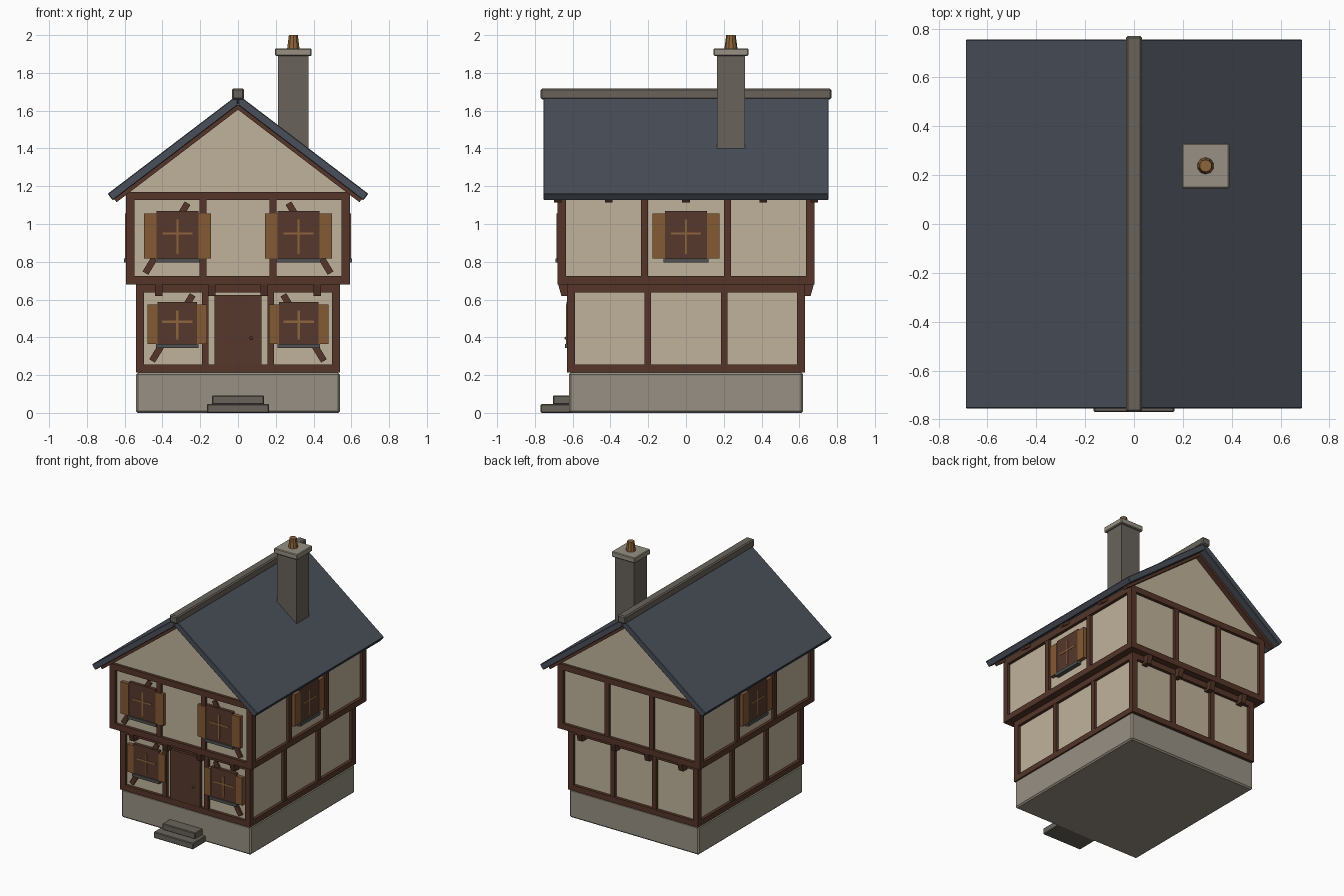
import bpy
from math import radians
from mathutils import Matrix, Vector

if "Cube" in bpy.data.objects:
    bpy.data.objects.remove(bpy.data.objects["Cube"], do_unlink=True)


def material(name, rgb):
    m = bpy.data.materials.new(name)
    m.use_nodes = True
    color = (*rgb, 1)
    m.diffuse_color = color
    bsdf = m.node_tree.nodes["Principled BSDF"]
    bsdf.inputs["Base Color"].default_value = color
    bsdf.inputs["Roughness"].default_value = 0.9
    return m


plaster = material("plaster", (0.53, 0.45, 0.33))
timber = material("dark timber", (0.09, 0.036, 0.022))
door_wood = material("door wood", (0.095, 0.04, 0.026))
stone = material("pale stone", (0.31, 0.28, 0.23))
dark_stone = material("dark stone", (0.14, 0.125, 0.105))
slate = material("roof slate", (0.068, 0.079, 0.1))
sill_grey = material("sill grey", (0.08, 0.082, 0.08))
shutter_wood = material("shutter wood", (0.23, 0.1, 0.035))
copper = material("warm copper", (0.27, 0.13, 0.042))


def prism(name, pts, y0, y1, mat, angle=0, bevel=0):
    """Extrude an x-z outline from y0 to y1, then turn it about z."""
    n = len(pts)
    verts = [(x, y, z) for y in (y0, y1) for x, z in pts]
    faces = [tuple(range(n)), tuple(range(2 * n - 1, n - 1, -1))]
    faces += [(i, i + n, (i + 1) % n + n, (i + 1) % n) for i in range(n)]
    mesh = bpy.data.meshes.new(name)
    mesh.from_pydata(verts, [], faces)
    mesh.transform(Matrix.Rotation(radians(angle), 4, "Z"))
    # outlines may run either way round
    import bmesh
    bm = bmesh.new()
    bm.from_mesh(mesh)
    bmesh.ops.recalc_face_normals(bm, faces=bm.faces)
    bm.to_mesh(mesh)
    bm.free()
    mesh.materials.append(mat)
    ob = bpy.data.objects.new(name, mesh)
    bpy.context.scene.collection.objects.link(ob)
    if bevel:
        mod = ob.modifiers.new("Bevel", "BEVEL")
        mod.width = bevel
        mod.segments = 1
    return ob


def box(name, x, y, z, mat, angle=0, bevel=0):
    outline = [(x[0], z[0]), (x[1], z[0]), (x[1], z[1]), (x[0], z[1])]
    return prism(name, outline, y[0], y[1], mat, angle, bevel)


def brace(name, p, q, width, y0, y1):
    """Slanted timber between two x-z points."""
    p, q = Vector(p), Vector(q)
    side = (q - p).orthogonal().normalized() * width / 2
    prism(name, [p + side, q + side, q - side, p - side], y0, y1, timber)


def window(name, u, d, z0, z1, half, shutter, angle=0):
    """Window with cross bars, sill and shutters on a wall at distance d."""
    mid = (z0 + z1) / 2
    box(name + "_panel", (u - half, u + half), (-d - 0.004, -d + 0.03), (z0, z1), door_wood, angle)
    box(name + "_mullion", (u - 0.006, u + 0.006), (-d - 0.007, -d), (z0 + 0.03, z1 - 0.045), copper, angle)
    box(name + "_crossbar", (u - 0.08, u + 0.08), (-d - 0.007, -d), (mid + 0.004, mid + 0.016), copper, angle)
    box(name + "_sill", (u - half - 0.008, u + half + 0.008), (-d - 0.013, -d + 0.03),
        (z0 - 0.015, z0 + 0.007), sill_grey, angle)
    for s in (-1, 1):
        edges = sorted((u + s * half, u + s * (half + shutter)))
        box(name + "_shutter", edges, (-d - 0.008, -d + 0.022), (z0 + 0.007, z1 - 0.015), shutter_wood, angle)


def storey(name, hx, hy, z0, z1, rail, post, post_x, post_y):
    """Plaster core wrapped in a timber frame."""
    inset = 0.022
    box(name + "_plaster", (-hx + inset, hx - inset), (-hy + inset, hy - inset),
        (z0 + 0.005, z1 - 0.005), plaster)
    box(name + "_floor", (-hx + 0.01, hx - 0.01), (-hy + 0.01, hy - 0.01), (z0, z0 + 0.02), timber)
    for sx in (-1, 1):
        for sy in (-1, 1):
            box(name + "_corner_post", sorted((sx * hx, sx * (hx - post))),
                sorted((sy * hy, sy * (hy - post))), (z0, z1), timber)
    for k in range(4):
        w, d, pu = (hx, hy, post_x) if k % 2 == 0 else (hy, hx, post_y)
        span = (-w + post, w - post)
        for a, b in ((z0, z0 + rail), (z1 - rail, z1)):
            box(name + "_rail", span, (-d, -d + 0.04), (a, b), timber, 90 * k)
        for s in (-1, 1):
            box(name + "_post", (s * pu - 0.018, s * pu + 0.018), (-d + 0.002, -d + 0.04),
                (z0 + rail, z1 - rail), timber, 90 * k)


# Stone base and steps
box("foundation", (-0.54, 0.54), (-0.62, 0.62), (0, 0.213), stone, bevel=0.01)
box("lower_step", (-0.165, 0.165), (-0.77, -0.6), (0, 0.047), dark_stone, bevel=0.005)
box("upper_step", (-0.138, 0.138), (-0.705, -0.6), (0.045, 0.092), dark_stone, bevel=0.005)

# Two timber-framed storeys, the upper one overhanging
storey("lower_storey", 0.54, 0.63, 0.213, 0.68, 0.042, 0.042, 0.173, 0.203)
storey("upper_storey", 0.593, 0.68, 0.68, 1.17, 0.044, 0.045, 0.186, 0.22)

# Brackets under the front and back overhang
for angle in (-90, 90):
    for u in (-0.42, -0.14, 0.14, 0.42):
        prism("bracket", [(0.6, 0.685), (0.678, 0.685), (0.66, 0.62), (0.6, 0.62)],
              u - 0.02, u + 0.02, timber, angle)

# Door
box("door", (-0.125, 0.125), (-0.628, -0.59), (0.215, 0.625), door_wood)
for x in (-0.042, 0.042):
    box("door_groove", (x - 0.002, x + 0.002), (-0.6295, -0.62), (0.225, 0.615), timber)
box("door_knob", (0.062, 0.078), (-0.642, -0.62), (0.388, 0.404), copper, bevel=0.004)

# Front braces and windows
for s, side in ((-1, "right"), (1, "left")):
    brace("upper_brace", (s * 0.49, 0.74), (s * 0.267, 1.11), 0.035, -0.672, -0.64)
    brace("lower_brace", (s * 0.455, 0.275), (s * 0.24, 0.625), 0.035, -0.622, -0.59)
    window("upper_window_" + side, s * 0.32, 0.677, 0.81, 1.07, 0.111, 0.067)
    window("lower_window_" + side, s * 0.322, 0.628, 0.358, 0.588, 0.105, 0.053)
    window("side_window_" + side, 0, 0.59, 0.81, 1.07, 0.111, 0.067, 90 * s)

# Gable ends
prism("gable", [(-0.588, 1.165), (0.588, 1.165), (0.588, 1.178), (0, 1.627), (-0.588, 1.178)],
      -0.66, 0.66, plaster)

# Roof slopes with rafters beneath
for s in (-1, 1):
    prism("roof_slope", [(0, 1.685), (s * 0.69, 1.16), (s * 0.663, 1.125), (0, 1.63)],
          -0.755, 0.755, slate, bevel=0.004)
    for y in (-0.68, -0.41, 0, 0.41, 0.68):
        prism("rafter", [(0, 1.632), (s * 0.656, 1.133), (s * 0.643, 1.115), (0, 1.605)],
              y - 0.02, y + 0.02, timber)
box("ridge_cap", (-0.033, 0.033), (-0.77, 0.77), (1.66, 1.717), dark_stone, bevel=0.008)

# Chimney
cx, cy = 0.293, 0.238
box("chimney_stack", (cx - 0.081, cx + 0.081), (cy - 0.075, cy + 0.075), (1.3, 1.895), dark_stone)
box("chimney_cap", (cx - 0.097, cx + 0.097), (cy - 0.092, cy + 0.092), (1.89, 1.93), stone, bevel=0.005)
bpy.ops.mesh.primitive_cone_add(vertices=10, radius1=0.035, radius2=0.025, depth=0.075,
                                location=(cx, cy, 1.9625))
pot = bpy.context.object
pot.name = "chimney_pot"
pot.data.materials.append(copper)
